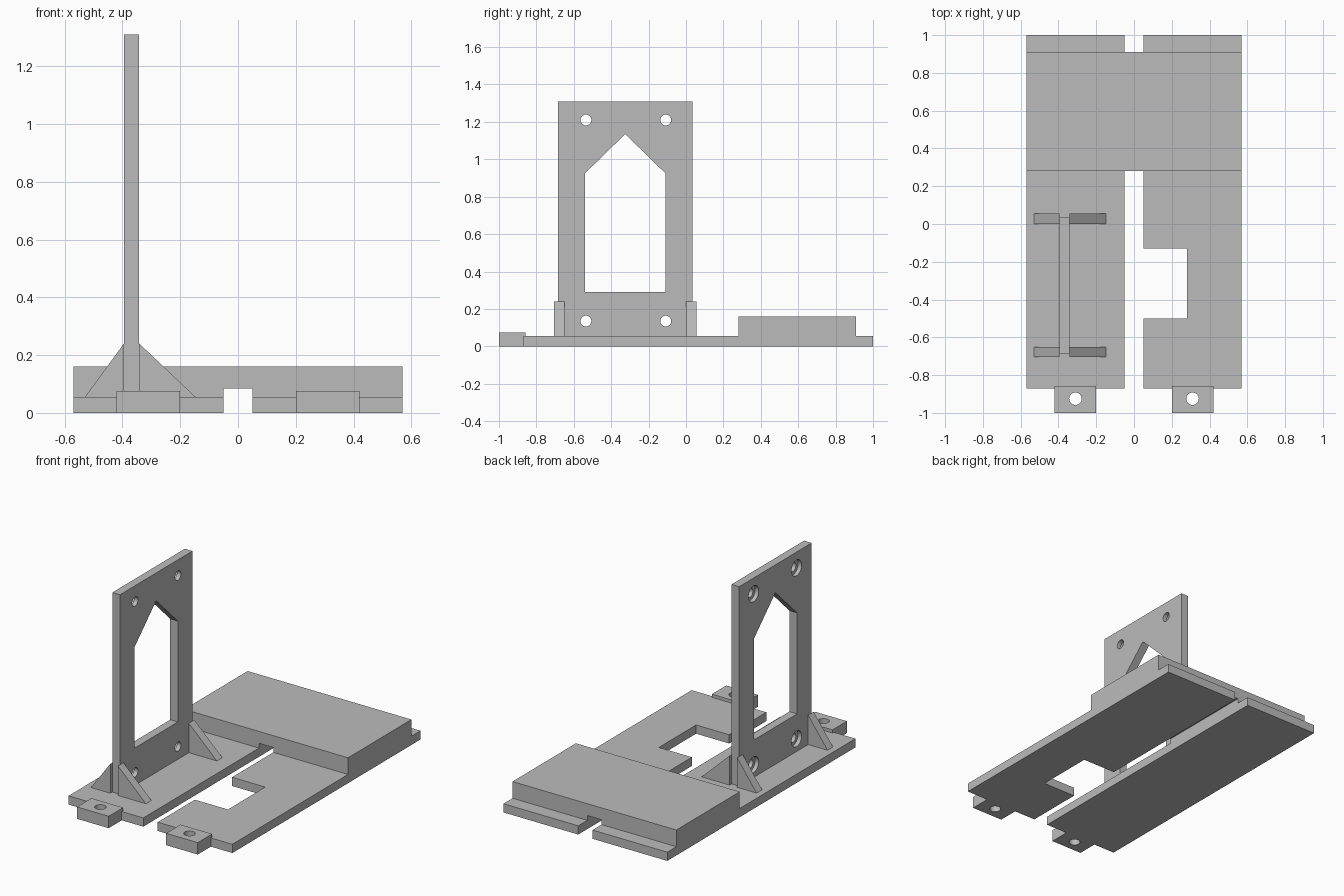
import bpy
import bmesh
from math import cos, sin, tau

cube = bpy.data.objects.get("Cube")
if cube:
    bpy.data.objects.remove(cube, do_unlink=True)

grey = bpy.data.materials.new("plain grey")
grey.use_nodes = True
colour = (0.5, 0.5, 0.5, 1)
grey.diffuse_color = colour
grey.node_tree.nodes["Principled BSDF"].inputs["Base Color"].default_value = colour


def prism(name, outline, axis, low, high):
    """Extrude a 2D outline along an axis between two heights."""
    place = {"X": lambda a, b, h: (h, a, b),
             "Y": lambda a, b, h: (a, h, b),
             "Z": lambda a, b, h: (a, b, h)}[axis]
    bm = bmesh.new()
    bottom = [bm.verts.new(place(a, b, low)) for a, b in outline]
    top = [bm.verts.new(place(a, b, high)) for a, b in outline]
    bm.faces.new(bottom)
    bm.faces.new(top)
    for i in range(len(outline)):
        j = (i + 1) % len(outline)
        bm.faces.new((bottom[i], bottom[j], top[j], top[i]))
    bmesh.ops.recalc_face_normals(bm, faces=bm.faces)
    mesh = bpy.data.meshes.new(name)
    bm.to_mesh(mesh)
    bm.free()
    mesh.materials.append(grey)
    obj = bpy.data.objects.new(name, mesh)
    bpy.context.collection.objects.link(obj)
    return obj


def rect(a0, a1, b0, b1):
    return [(a0, b0), (a1, b0), (a1, b1), (a0, b1)]


def circle(a, b, r, n=32):
    return [(a + r * cos(tau * i / n), b + r * sin(tau * i / n)) for i in range(n)]


def cut(obj, cutter):
    """Subtract a cutter, then remove it."""
    cutter.hide_render = True
    mod = obj.modifiers.new("cut", "BOOLEAN")
    mod.operation = "DIFFERENCE"
    mod.solver = "EXACT"
    mod.object = cutter
    bpy.context.view_layer.objects.active = obj
    bpy.ops.object.modifier_apply(modifier=mod.name)
    bpy.data.objects.remove(cutter, do_unlink=True)


HALF, GAP, BASE, FRONT = 0.57, 0.05, 0.055, -0.87

# Two base rails, the left one with a square notch
prism("right_rail", rect(-HALF, -GAP, FRONT, 1), "Z", 0, BASE)
prism("left_rail", [(GAP, FRONT), (HALF, FRONT), (HALF, 1), (GAP, 1),
                    (GAP, -0.13), (0.28, -0.13), (0.28, -0.5), (GAP, -0.5)],
      "Z", 0, BASE)

# Raised block bridging the rails, with the slot running beneath it
prism("bridge_block", [(-HALF, BASE), (-GAP, BASE), (-GAP, 0.085), (GAP, 0.085),
                       (GAP, BASE), (HALF, BASE), (HALF, 0.16), (-HALF, 0.16)],
      "Y", 0.28, 0.91)

# Front screw tabs
for side, x in (("right", -0.31), ("left", 0.31)):
    tab = prism(side + "_tab", rect(x - 0.11, x + 0.11, -1, -0.857), "Z", 0, 0.075)
    cut(tab, prism("tab_hole", circle(x, -0.925, 0.033), "Z", -0.1, 0.2))

# Upright mounting plate with a pointed window
X0, X1 = -0.395, -0.342
plate = prism("upright_plate", rect(-0.685, 0.035, BASE, 1.31), "X", X0, X1)
window = [(-0.54, 0.29), (-0.11, 0.29), (-0.11, 0.925), (-0.325, 1.135), (-0.54, 0.925)]
cut(plate, prism("window_cutter", window, "X", -0.6, 0))

# Counterbored screw holes in the plate corners
for y in (-0.535, -0.108):
    for z in (0.135, 1.21):
        cut(plate, prism("hole_cutter", circle(y, z, 0.029), "X", -0.6, 0))
        cut(plate, prism("bore_cutter", circle(y, z, 0.05), "X", -0.6, X0 + 0.025))

# Triangular gussets on both faces of the plate
for end, y in (("front", -0.705), ("back", 0.0)):
    for side, x, tip in (("outer", X0, -0.53), ("inner", X1, -0.147)):
        prism(f"{end}_{side}_gusset", [(x, BASE), (tip, BASE), (x, 0.24)],
              "Y", y, y + 0.055)

# Smooth the round hole walls, keep every edge sharp
bpy.ops.object.select_all(action="DESELECT")
for obj in bpy.context.collection.objects:
    if obj.type == "MESH" and grey.name in obj.data.materials:
        obj.select_set(True)
        bpy.context.view_layer.objects.active = obj
bpy.ops.object.shade_smooth_by_angle(angle=0.5)
